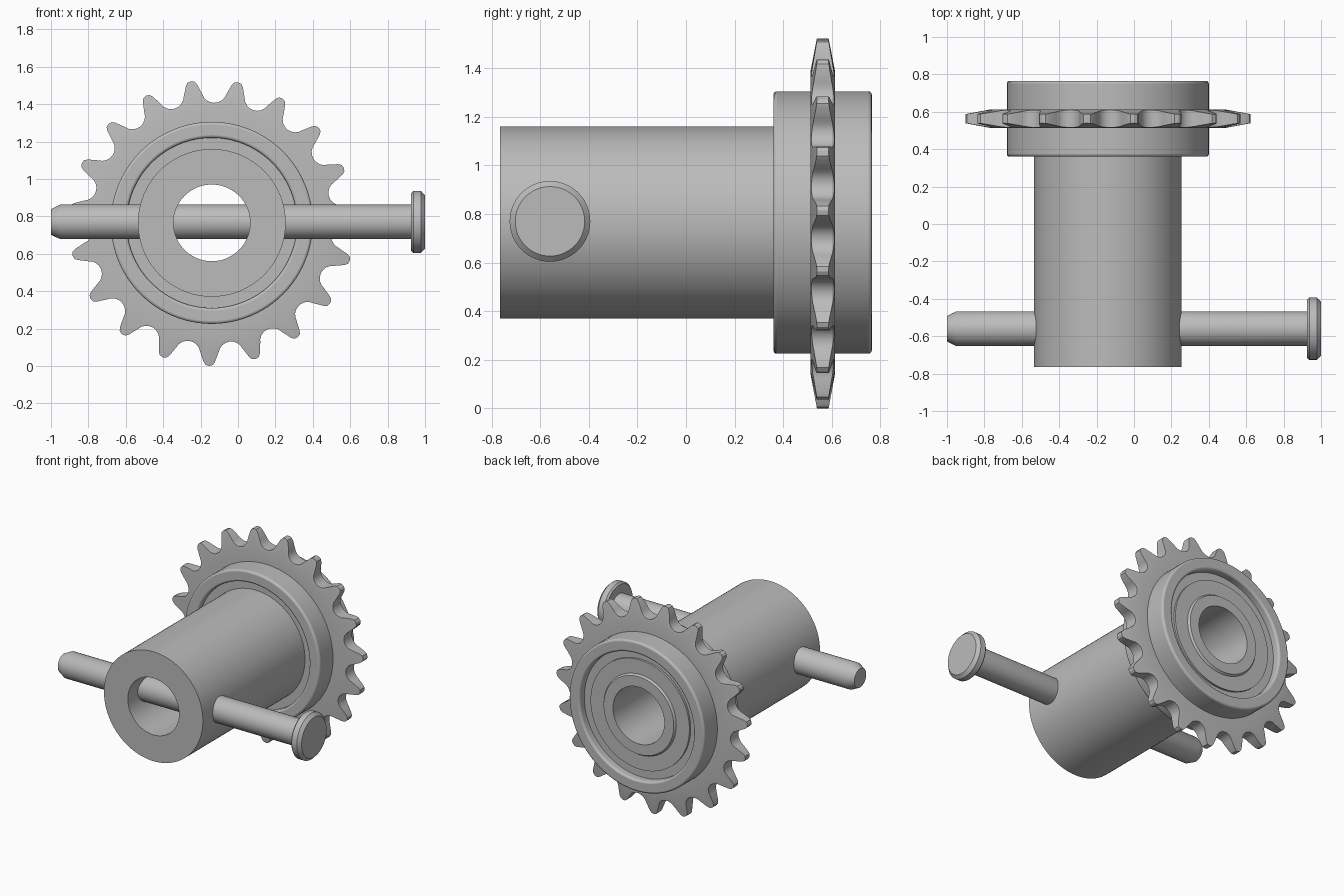
import bpy, bmesh
from math import sin, cos, pi, radians, atan2, hypot
from mathutils import Matrix, Vector

if "Cube" in bpy.data.objects:
    bpy.data.objects.remove(bpy.data.objects["Cube"], do_unlink=True)

steel = bpy.data.materials.new("steel_grey")
steel.use_nodes = True
GREY = (0.5, 0.5, 0.5, 1)
steel.diffuse_color = GREY
steel.node_tree.nodes["Principled BSDF"].inputs["Base Color"].default_value = GREY

AXIS_X, AXIS_Z = -0.14, 0.765
HUB = Matrix.Translation((AXIS_X, 0, AXIS_Z))


def finish(name, bm, matrix, bevel=0):
    bmesh.ops.recalc_face_normals(bm, faces=bm.faces)
    mesh = bpy.data.meshes.new(name)
    bm.to_mesh(mesh)
    bm.free()
    mesh.materials.append(steel)
    obj = bpy.data.objects.new(name, mesh)
    bpy.context.collection.objects.link(obj)
    obj.matrix_world = matrix
    bpy.ops.object.select_all(action="DESELECT")
    obj.select_set(True)
    bpy.context.view_layer.objects.active = obj
    if bevel:
        mod = obj.modifiers.new("rounded_edges", "BEVEL")
        mod.width = bevel
        mod.segments = 3
        mod.limit_method = "ANGLE"
        mod.angle_limit = radians(40)
    bpy.ops.object.shade_smooth_by_angle(angle=radians(30))
    return obj


def bridge(bm, loop_a, loop_b):
    n = len(loop_a)
    for i in range(n):
        j = (i + 1) % n
        bm.faces.new((loop_a[i], loop_a[j], loop_b[j], loop_b[i]))


def lathe(name, profile, matrix, closed=True, bevel=0, steps=96):
    """Revolve (radius, y) points about Y; open profiles get end caps."""
    bm = bmesh.new()
    rings = [[bm.verts.new((r * cos(2 * pi * k / steps), y, r * sin(2 * pi * k / steps)))
              for k in range(steps)] for r, y in profile]
    for a, b in zip(rings, rings[1:]):
        bridge(bm, a, b)
    if closed:
        bridge(bm, rings[-1], rings[0])
    else:
        bm.faces.new(rings[0])
        bm.faces.new(rings[-1])
    return finish(name, bm, matrix, bevel)


# Hollow hub tube, with a slight boss on its back end
lathe("hub_tube", [(0.205, -0.765), (0.395, -0.765), (0.395, 0.725),
                   (0.29, 0.725), (0.28, 0.74), (0.205, 0.74)], HUB)

# Recessed web joining the hub to the rim
lathe("hub_web", [(0.38, 0.40), (0.47, 0.40), (0.47, 0.71), (0.38, 0.71)], HUB)

# Rim that carries the teeth
lathe("rim", [(0.455, 0.36), (0.54, 0.36), (0.54, 0.765), (0.455, 0.765)],
      HUB, bevel=0.014)

# Toothed wheel: rounded valleys, tapered teeth
TEETH, PHASE = 19, radians(79.45)
TIP, BASE, INNER, MID_Y = 0.765, 0.625, 0.50, 0.563
PITCH_R, ROLLER = 0.71, 0.068
pitch = 2 * pi / TEETH

outline = []
for t in range(TEETH):
    tooth = PHASE + t * pitch
    # rounded tooth tip
    for r, half in ((0.745, -0.030), (0.76, -0.019), (TIP, 0),
                    (0.76, 0.019), (0.745, 0.030)):
        outline.append((r, tooth + half / r))
    # valley arc
    for k in range(-4, 5):
        a = k * radians(18)
        x, y = PITCH_R - ROLLER * cos(a), ROLLER * sin(a)
        outline.append((hypot(x, y), tooth + pitch / 2 + atan2(y, x)))


def wheel_loop(bm, side, radius=None):
    loop = []
    for r, a in outline:
        rr = radius or r
        taper = max(0, (rr - BASE) / (TIP - BASE))
        y = MID_Y + side * (0.05 - 0.026 * taper)
        loop.append(bm.verts.new((rr * cos(a), y, rr * sin(a))))
    return loop


bm = bmesh.new()
sides = []
for side in (-1, 1):
    loops = [wheel_loop(bm, side, INNER), wheel_loop(bm, side, BASE), wheel_loop(bm, side)]
    bridge(bm, loops[0], loops[1])
    bridge(bm, loops[1], loops[2])
    sides.append(loops)
bridge(bm, sides[0][2], sides[1][2])
bridge(bm, sides[0][0], sides[1][0])
finish("toothed_wheel", bm, HUB)

# Cross pin: chamfered tip at the right, flat head at the left
PIN = Matrix.Translation((0, -0.56, 0.77)) @ Matrix.Rotation(-pi / 2, 4, "Z")
lathe("cross_pin", [(0.068, -1.0), (0.0925, -0.95), (0.0925, 0.94)],
      PIN, closed=False, steps=48)
lathe("pin_head", [(0.155, 0.926), (0.166, 0.937), (0.166, 0.978), (0.143, 1.0)],
      PIN, closed=False, steps=64)
